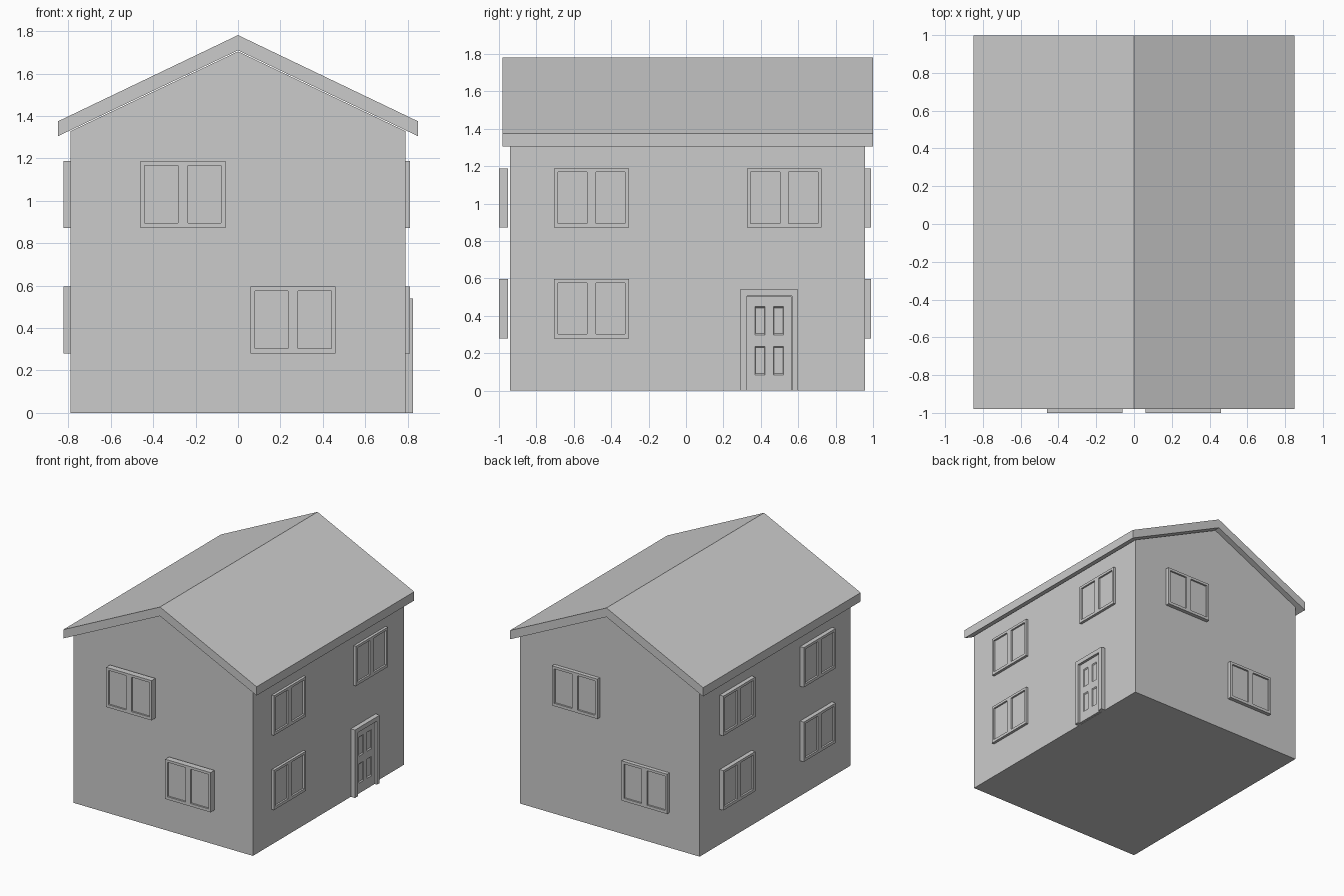
import bpy, bmesh
from mathutils import Vector

if "Cube" in bpy.data.objects:
    bpy.data.objects.remove(bpy.data.objects["Cube"])

# Each side maps (u along wall, v up, d outward) to world space
SIDES = {
    "front": lambda u, v, d: Vector((u, -d, v)),
    "back": lambda u, v, d: Vector((u, d, v)),
    "right": lambda u, v, d: Vector((d, u, v)),
    "left": lambda u, v, d: Vector((-d, u, v)),
}


def finish(name, bm):
    bmesh.ops.recalc_face_normals(bm, faces=bm.faces)
    me = bpy.data.meshes.new(name)
    bm.to_mesh(me)
    bm.free()
    ob = bpy.data.objects.new(name, me)
    bpy.context.collection.objects.link(ob)
    return ob


def prism(name, side, profile, d0, d1):
    """Extrude a (u, v) outline from depth d0 to d1."""
    put = SIDES[side]
    bm = bmesh.new()
    face = bm.faces.new([bm.verts.new(put(u, v, d0)) for u, v in profile])
    ext = bmesh.ops.extrude_face_region(bm, geom=[face], use_keep_orig=True)
    moved = [g for g in ext["geom"] if isinstance(g, bmesh.types.BMVert)]
    bmesh.ops.translate(bm, verts=moved, vec=put(0, 0, d1 - d0))
    return finish(name, bm)


def panelled(name, side, us, vs, d0, d1, recess, taper=0.0):
    """Slab divided by cut lines; cells in odd columns and rows are recessed."""
    put = SIDES[side]
    bm = bmesh.new()
    grid = [[bm.verts.new(put(u, v, d0)) for v in vs] for u in us]
    cells = {}
    for i in range(len(us) - 1):
        for j in range(len(vs) - 1):
            f = bm.faces.new((grid[i][j], grid[i + 1][j], grid[i + 1][j + 1], grid[i][j + 1]))
            cells[f] = (i, j)
    ext = bmesh.ops.extrude_face_region(bm, geom=list(cells), use_keep_orig=True)
    moved = [g for g in ext["geom"] if isinstance(g, bmesh.types.BMVert)]
    bmesh.ops.translate(bm, verts=moved, vec=put(0, 0, d1 - d0))
    holes = []
    for f in bm.faces:
        c = f.calc_center_median()
        for i in range(1, len(us) - 1, 2):
            for j in range(1, len(vs) - 1, 2):
                mid = put((us[i] + us[i + 1]) / 2, (vs[j] + vs[j + 1]) / 2, d1)
                if (c - mid).length < 1e-4:
                    holes.append(f)
    for f in bmesh.ops.extrude_discrete_faces(bm, faces=holes)["faces"]:
        c = f.calc_center_median()
        for v in f.verts:
            w = c - v.co
            v.co += w.normalized() * taper - put(0, 0, recess)
    return finish(name, bm)


def window(name, side, u, v, d0, d1):
    us = [u + o for o in (-0.2, -0.18, -0.023, 0.023, 0.18, 0.2)]
    vs = [v + o for o in (-0.158, -0.135, 0.138, 0.158)]
    panelled(name, side, us, vs, d0, d1, 0.014)


# House body with gable ends
prism("house_body", "back",
      [(-0.79, 0), (0.79, 0), (0.79, 1.329), (0, 1.705), (-0.79, 1.329)], -0.941, 0.957)

# Pitched roof with even thickness
prism("roof", "back",
      [(-0.85, 1.305), (0, 1.71), (0.85, 1.305), (0.85, 1.375), (0, 1.782), (-0.85, 1.375)],
      -0.98, 0.999)

# Windows: side, centre along the wall, floor, back and front depth
LOW, HIGH = 0.438, 1.03
DEPTH = {"front": (0.952, 1.0), "back": (0.95, 0.988),
         "right": (0.78, 0.811), "left": (0.785, 0.823)}
LAYOUT = [("front", -0.26, HIGH), ("front", 0.26, LOW),
          ("back", 0.287, HIGH), ("back", -0.325, LOW),
          ("right", -0.505, HIGH), ("right", -0.505, LOW), ("right", 0.525, HIGH)]
LAYOUT += [("left", u, v) for u in (-0.505, 0.505) for v in (LOW, HIGH)]
for n, (side, u, v) in enumerate(LAYOUT):
    window(f"{side}_window_{n}", side, u, v, *DEPTH[side])

# Door surround and four-panel door
prism("door_frame", "right",
      [(0.289, 0), (0.325, 0), (0.325, 0.505), (0.566, 0.505), (0.566, 0),
       (0.6, 0), (0.6, 0.54), (0.289, 0.54)], 0.78, 0.826)
panelled("door", "right", [0.327, 0.368, 0.422, 0.468, 0.522, 0.564],
         [0.002, 0.083, 0.237, 0.298, 0.45, 0.503], 0.78, 0.808, 0.008, 0.008)
